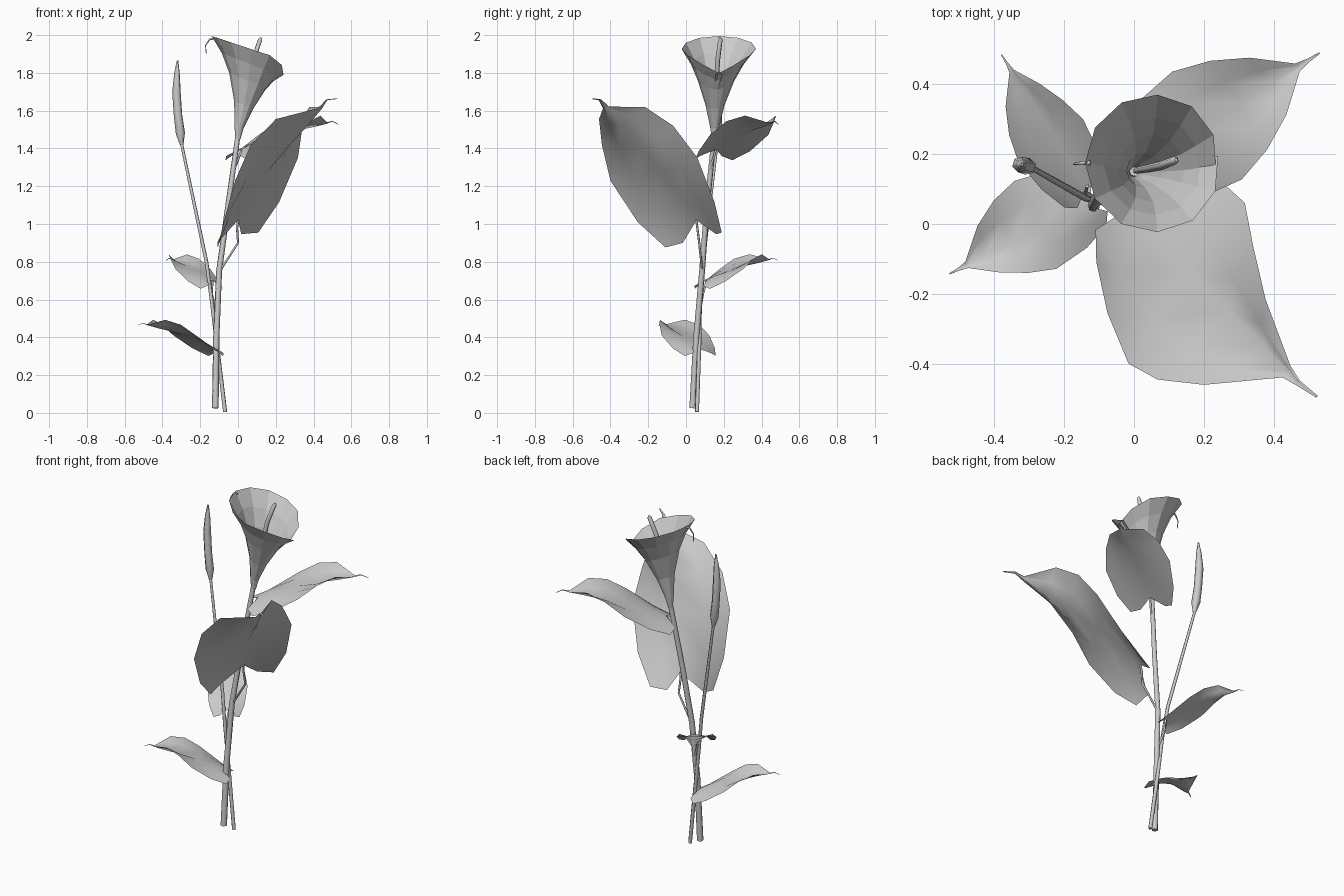
import bpy, math
from mathutils import Vector


def tube(name, pts, radii):
    """Tapered six-sided tube along a path."""
    cu = bpy.data.curves.new(name, 'CURVE')
    cu.dimensions = '3D'
    cu.bevel_depth = 1.0
    cu.bevel_resolution = 1
    cu.use_fill_caps = True
    sp = cu.splines.new('POLY')
    sp.points.add(len(pts) - 1)
    for p, co, r in zip(sp.points, pts, radii):
        p.co = (*co, 1)
        p.radius = r
    ob = bpy.data.objects.new(name, cu)
    bpy.context.collection.objects.link(ob)
    bpy.ops.object.select_all(action='DESELECT')
    ob.select_set(True)
    bpy.context.view_layer.objects.active = ob
    bpy.ops.object.convert(target='MESH')
    return bpy.context.object


def grid(name, rows, smooth):
    """Sheet of quads from equal rows of points."""
    n = len(rows[0])
    verts = [p for r in rows for p in r]
    faces = [(i * n + j, i * n + j + 1, (i + 1) * n + j + 1, (i + 1) * n + j)
             for i in range(len(rows) - 1) for j in range(n - 1)]
    me = bpy.data.meshes.new(name)
    me.from_pydata(verts, [], faces)
    ob = bpy.data.objects.new(name, me)
    bpy.context.collection.objects.link(ob)
    for p in me.polygons:
        p.use_smooth = smooth
    return ob


# Shared leaf shape: midrib u, midrib height, inner u, inner v, edge u, edge v, edge height
LEAF = [
    (0.00, 0.00, -0.11, 0.13, -0.07, 0.22, -0.09),
    (0.12, 0.025, 0.11, 0.16, 0.14, 0.30, -0.05),
    (0.40, 0.04, 0.40, 0.17, 0.43, 0.34, 0.04),
    (0.65, 0.03, 0.64, 0.14, 0.65, 0.28, 0.12),
    (0.85, 0.015, 0.84, 0.09, 0.84, 0.18, 0.13),
    (1.00, 0.01, 1.00, 0.012, 1.00, 0.024, 0.02),
    (1.07, 0.015, 1.07, 0.005, 1.07, 0.010, 0.018),
    (1.13, -0.03, 1.13, 0.002, 1.13, 0.004, -0.03),
]


def leaf(name, base, tip, side, width=1.0, shift=0.0):
    base, tip, side = Vector(base), Vector(tip), Vector(side)
    u = tip - base
    size = u.length
    ud = u.normalized()
    side = (side - ud * side.dot(ud)).normalized()
    up = ud.cross(side)
    if up.z < 0:
        up = -up
    rows = []
    for mu, mh, iu, iv, eu, ev, eh in LEAF:
        s = shift * min(1, ev / 0.23)
        ih = (mh + eh) / 2 + 0.005
        row = []
        for a, b, h in ((eu, -ev, eh), (iu, -iv, ih), (mu, 0, mh), (iu, iv, ih), (eu, ev, eh)):
            k = s if b else 0
            row.append(base + size * (ud * a + side * (b * width + k) + up * h))
        rows.append(row)
    return grid(name, rows, True)


# Stems
tube("main_stem",
     [(-.12, .035, .025), (-.115, .055, .4), (-.1, .085, .75), (-.055, .11, 1.08), (0, .15, 1.47)],
     [.018, .017, .016, .015, .014])
tube("bud_stem",
     [(-.068, .058, .005), (-.11, .07, .35), (-.14, .075, .6), (-.167, .09, .8), (-.3, .165, 1.43)],
     [.011, .011, .010, .010, .008])

# Closed bud
tube("bud",
     [(-.298, .163, 1.42), (-.305, .165, 1.48), (-.318, .168, 1.58), (-.326, .17, 1.7),
      (-.323, .17, 1.8), (-.32, .17, 1.865)],
     [.010, .025, .023, .023, .015, .004])

# Leaves
leaf("large_leaf", (0, .055, 1.02), (.45, -.425, 1.605), (.59, .775, .23), 0.97, -.04)
leaf("upper_leaf", (.02, .16, 1.395), (.47, .45, 1.525), (.54, -.84, 0), 0.98)
leaf("middle_leaf", (-.135, .11, .7), (-.35, .44, .805), (.82, .57, 0), 0.8, -.04)
leaf("lower_leaf", (-.125, .05, .345), (-.48, -.12, .46), (.42, -.91, 0), 1.0, -.05)

# Leaf stalks
for nm, pts in (
    ("large", [(-.09, .085, .76), (0, .07, .9), (-.005, .06, .98), (0, .055, 1.02)]),
    ("upper", [(-.045, .12, 1.15), (-.015, .13, 1.3), (.02, .16, 1.395)]),
    ("middle", [(-.112, .075, .54), (-.14, .09, .63), (-.135, .11, .7)]),
    ("lower", [(-.118, .045, .25), (-.122, .05, .31), (-.125, .05, .345)]),
):
    tube(nm + "_leaf_stalk", pts, [.006] * len(pts))

# Flower funnel: centre x, centre y, z, radius, tilt, seam dip
RINGS = [
    (0, .15, 1.45, .014, 0, 0),
    (.005, .152, 1.51, .024, .005, 0),
    (.03, .154, 1.63, .051, .02, 0),
    (.05, .16, 1.76, .098, .04, .01),
    (.055, .167, 1.85, .143, .055, .04),
    (.057, .175, 1.93, .2, .065, .08),
]
SIDES = 13
rows = []
for cx, cy, z, r, tilt, dip in RINGS:
    row = []
    for j in range(SIDES):
        t = j / (SIDES - 1)
        a = math.radians(-6 + 372 * t)
        w = max(0, math.cos(a)) ** 10
        rr = r * (1 - 0.03 * (1 - t)) - 0.2 * dip * w
        row.append((cx + rr * math.cos(a), cy + rr * math.sin(a),
                    z - tilt * math.cos(a) - dip * w))
    rows.append(row)
grid("flower_funnel", rows, False)

# Curled flower tip
tube("flower_tip", [(-.125, .175, 1.982), (-.15, .175, 1.978), (-.172, .172, 1.945), (-.168, .17, 1.9)],
     [.007, .005, .003, .002])

# Spadix
tube("spadix", [(.006, .153, 1.52), (.045, .16, 1.7), (.08, .168, 1.87), (.117, .182, 1.975), (.121, .184, 1.987)],
     [.009, .012, .013, .012, .005])
